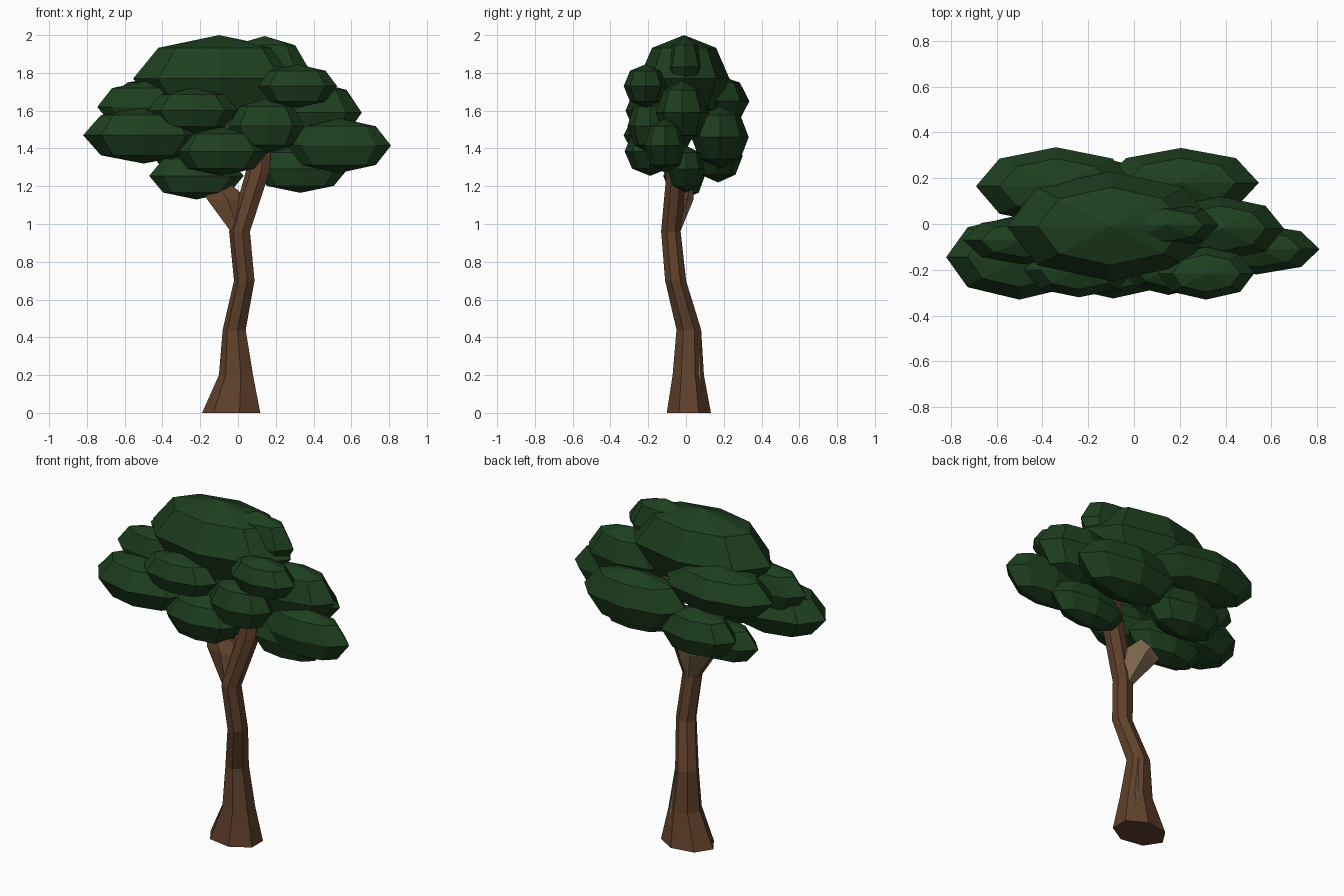
import bpy, bmesh, math
from mathutils import Matrix, Vector


def material(name, col):
    m = bpy.data.materials.new(name)
    m.diffuse_color = (*col, 1)
    return m


GREEN = material("leaf_green", (0.0125, 0.050, 0.0135))
BROWN = material("bark_brown", (0.118, 0.053, 0.024))
TAN = material("bare_wood_tan", (0.25, 0.17, 0.09))


def finish(name, bm, mats):
    bmesh.ops.recalc_face_normals(bm, faces=bm.faces[:])
    me = bpy.data.meshes.new(name)
    bm.to_mesh(me)
    bm.free()
    for m in mats:
        me.materials.append(m)
    ob = bpy.data.objects.new(name, me)
    bpy.context.collection.objects.link(ob)
    return ob


def limb(name, rings, sides, mats):
    """Loft of horizontal rings: (x, y, z, radius x, radius y)."""
    bm = bmesh.new()
    loops = []
    for x, y, z, rx, ry in rings:
        loops.append([bm.verts.new((x + rx * math.cos(a), y + ry * math.sin(a), z))
                      for a in (math.tau * (i + 0.5) / sides for i in range(sides))])
    for lo, hi in zip(loops, loops[1:]):
        for i in range(sides):
            j = (i + 1) % sides
            bm.faces.new((lo[i], lo[j], hi[j], hi[i]))
    bm.faces.new(loops[0][::-1])
    bm.faces.new(loops[-1])
    return finish(name, bm, mats)


# Crooked trunk with a flared foot, running up into the crown
limb("trunk", [
    (-0.028, 0.015, 0.0, 0.162, 0.12),
    (-0.006, 0.012, 0.2, 0.095, 0.085),
    (-0.017, 0.015, 0.44, 0.064, 0.067),
    (0.036, -0.055, 0.70, 0.057, 0.057),
    (0.011, -0.08, 0.96, 0.058, 0.053),
    (0.105, -0.05, 1.27, 0.066, 0.055),
    (0.128, -0.04, 1.42, 0.056, 0.05),
    (0.15, -0.03, 1.62, 0.03, 0.03)], 7, [BROWN])

# Thin split in the bark on the rear right
limb("bark_split", [
    (0.053, 0.086, 0.08, 0.004, 0.004),
    (0.045, 0.070, 0.20, 0.013, 0.011),
    (0.030, 0.066, 0.32, 0.010, 0.009),
    (0.018, 0.060, 0.43, 0.005, 0.005)], 4, [TAN])

# Short thick side branch to the left, bare wood on its rear faces
branch = limb("side_branch", [
    (0.005, -0.075, 0.96, 0.050, 0.045),
    (-0.055, -0.025, 1.13, 0.125, 0.065),
    (-0.10, -0.01, 1.19, 0.10, 0.05),
    (-0.19, 0.0, 1.32, 0.05, 0.05)], 6, [BROWN, TAN])
for p in branch.data.polygons:
    if p.normal.y > 0.45:
        p.material_index = 1

# Leaf clumps: centre, radii
clumps = {
    "crown_top": ((-0.10, -0.01, 1.77), (0.455, 0.24, 0.23)),
    "crown_top_right": ((0.14, -0.005, 1.83), (0.23, 0.10, 0.165)),
    "leaf_right_front_high": ((0.315, -0.215, 1.73), (0.21, 0.115, 0.115)),
    "leaf_right": ((0.38, -0.02, 1.59), (0.275, 0.14, 0.17)),
    "leaf_far_right": ((0.535, -0.11, 1.415), (0.275, 0.11, 0.145)),
    "leaf_right_low": ((0.33, 0.0, 1.29), (0.25, 0.10, 0.125)),
    "leaf_back_right": ((0.205, 0.18, 1.46), (0.34, 0.152, 0.165)),
    "leaf_back_left": ((-0.34, 0.165, 1.65), (0.35, 0.17, 0.14)),
    "leaf_far_left": ((-0.50, -0.145, 1.47), (0.32, 0.185, 0.15)),
    "leaf_left_high": ((-0.48, -0.07, 1.62), (0.265, 0.105, 0.14)),
    "leaf_front_left": ((-0.24, -0.20, 1.60), (0.24, 0.12, 0.12)),
    "leaf_front_right": ((0.15, -0.19, 1.52), (0.20, 0.12, 0.145)),
    "leaf_front_low": ((-0.09, -0.19, 1.385), (0.25, 0.135, 0.13)),
    "leaf_left_low": ((-0.22, -0.01, 1.255), (0.25, 0.11, 0.125)),
    "leaf_back_low": ((-0.20, 0.17, 1.36), (0.25, 0.13, 0.14)),
}
for name, (c, r) in clumps.items():
    bm = bmesh.new()
    bmesh.ops.create_uvsphere(
        bm, u_segments=8, v_segments=4, radius=1,
        matrix=Matrix.Translation(Vector(c)) @ Matrix.Diagonal((*r, 1)))
    finish(name, bm, [GREEN])
